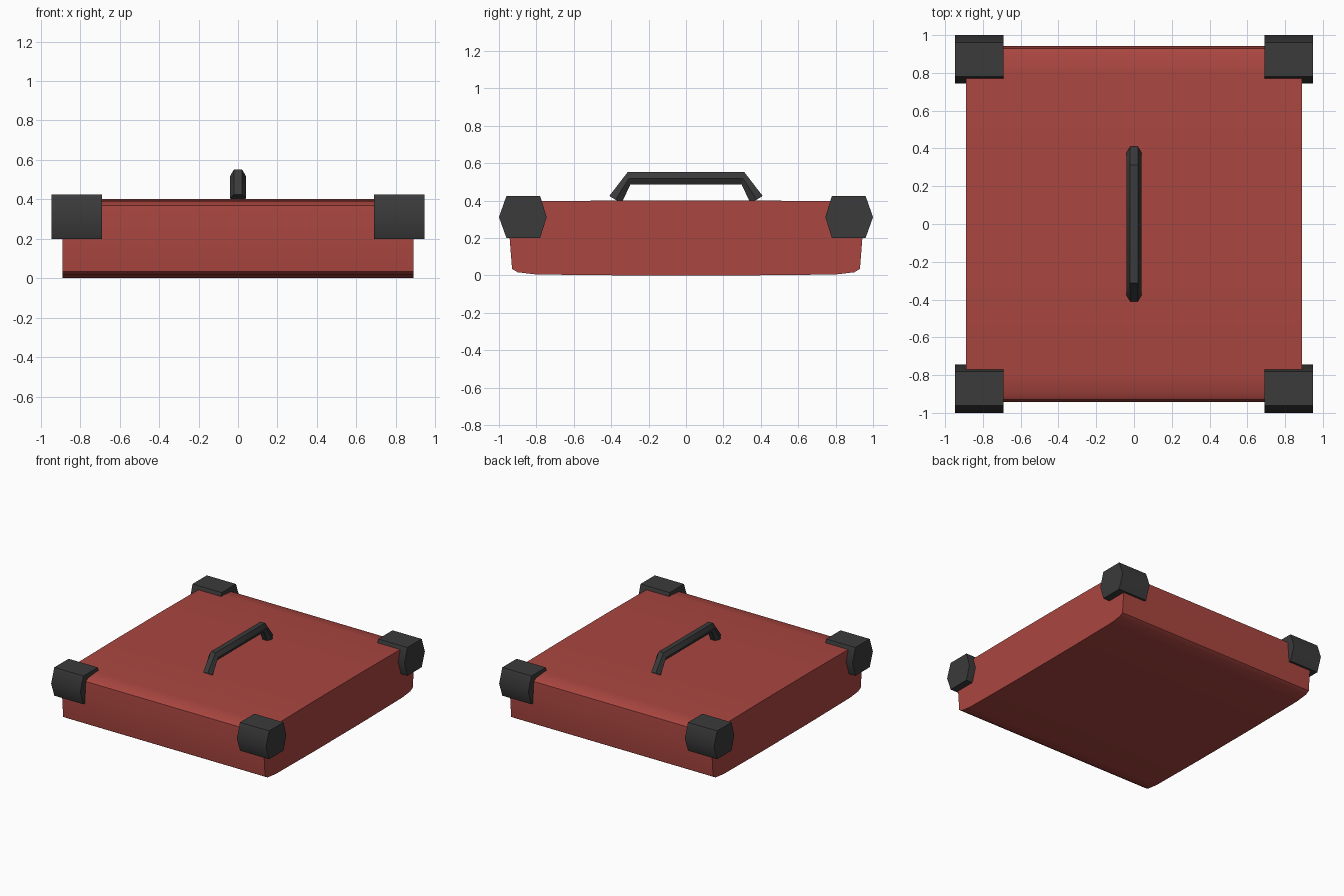
import bpy
import math

if "Cube" in bpy.data.objects:
    bpy.data.objects.remove(bpy.data.objects["Cube"])


def material(name, rgb):
    m = bpy.data.materials.new(name)
    m.diffuse_color = (*rgb, 1)
    m.use_nodes = True
    m.node_tree.nodes["Principled BSDF"].inputs["Base Color"].default_value = m.diffuse_color
    return m


red = material("red_paint", (0.40, 0.061, 0.051))
dark = material("dark_grey", (0.043, 0.043, 0.043))


def loft(name, rings, mat, angle):
    """Skin a run of equal-length rings and cap both ends."""
    n = len(rings[0])
    verts = [p for r in rings for p in r]
    faces = [tuple(range(n))[::-1], tuple(range(len(verts) - n, len(verts)))]
    for k in range(len(rings) - 1):
        for i in range(n):
            j = (i + 1) % n
            faces.append((k * n + i, k * n + j, (k + 1) * n + j, (k + 1) * n + i))
    me = bpy.data.meshes.new(name)
    me.from_pydata(verts, [], faces)
    me.materials.append(mat)
    ob = bpy.data.objects.new(name, me)
    bpy.context.collection.objects.link(ob)
    bpy.ops.object.select_all(action='DESELECT')
    ob.select_set(True)
    bpy.context.view_layer.objects.active = ob
    bpy.ops.object.mode_set(mode='EDIT')
    bpy.ops.mesh.select_all(action='SELECT')
    bpy.ops.mesh.normals_make_consistent(inside=False)
    bpy.ops.object.mode_set(mode='OBJECT')
    bpy.ops.object.shade_smooth_by_angle(angle=math.radians(angle))
    return ob


def extrude_x(name, profile, x0, x1, mat, angle):
    return loft(name, [[(x, y, z) for y, z in profile] for x in (x0, x1)], mat, angle)


# Lid body: side profile with softly rounded long edges, pushed along x
half = [(0.30, 0.0), (0.80, 0.005), (0.90, 0.017), (0.93, 0.035), (0.943, 0.2),
        (0.93, 0.37), (0.90, 0.388), (0.80, 0.397), (0.30, 0.401)]
profile = half + [(-y, z) for y, z in reversed(half)]
extrude_x("lid_body", profile, -0.89, 0.89, red, 50)

# Six-sided corner guards
guard = [(0.78, 0.20), (0.96, 0.20), (1.0, 0.312),
         (0.96, 0.425), (0.78, 0.425), (0.745, 0.312)]
for sx, side in ((-1, "left"), (1, "right")):
    for sy, end in ((-1, "front"), (1, "back")):
        extrude_x(f"corner_guard_{end}_{side}", [(sy * y, z) for y, z in guard],
                  sx * 0.69, sx * 0.947, dark, 45)

# Handle: six-sided bar, each station given by its outer and inner edge
stations = [((-0.41, 0.425), (-0.345, 0.385)), ((-0.312, 0.552), (-0.298, 0.485)),
            ((0.312, 0.552), (0.298, 0.485)), ((0.41, 0.425), (0.345, 0.385))]
rings = []
for (yo, zo), (yi, zi) in stations:
    ym, zm = (yo + yi) / 2, (zo + zi) / 2
    rings.append([(-0.02, yo, zo), (0.02, yo, zo), (0.04, ym, zm),
                  (0.02, yi, zi), (-0.02, yi, zi), (-0.04, ym, zm)])
loft("handle", rings, dark, 30)
